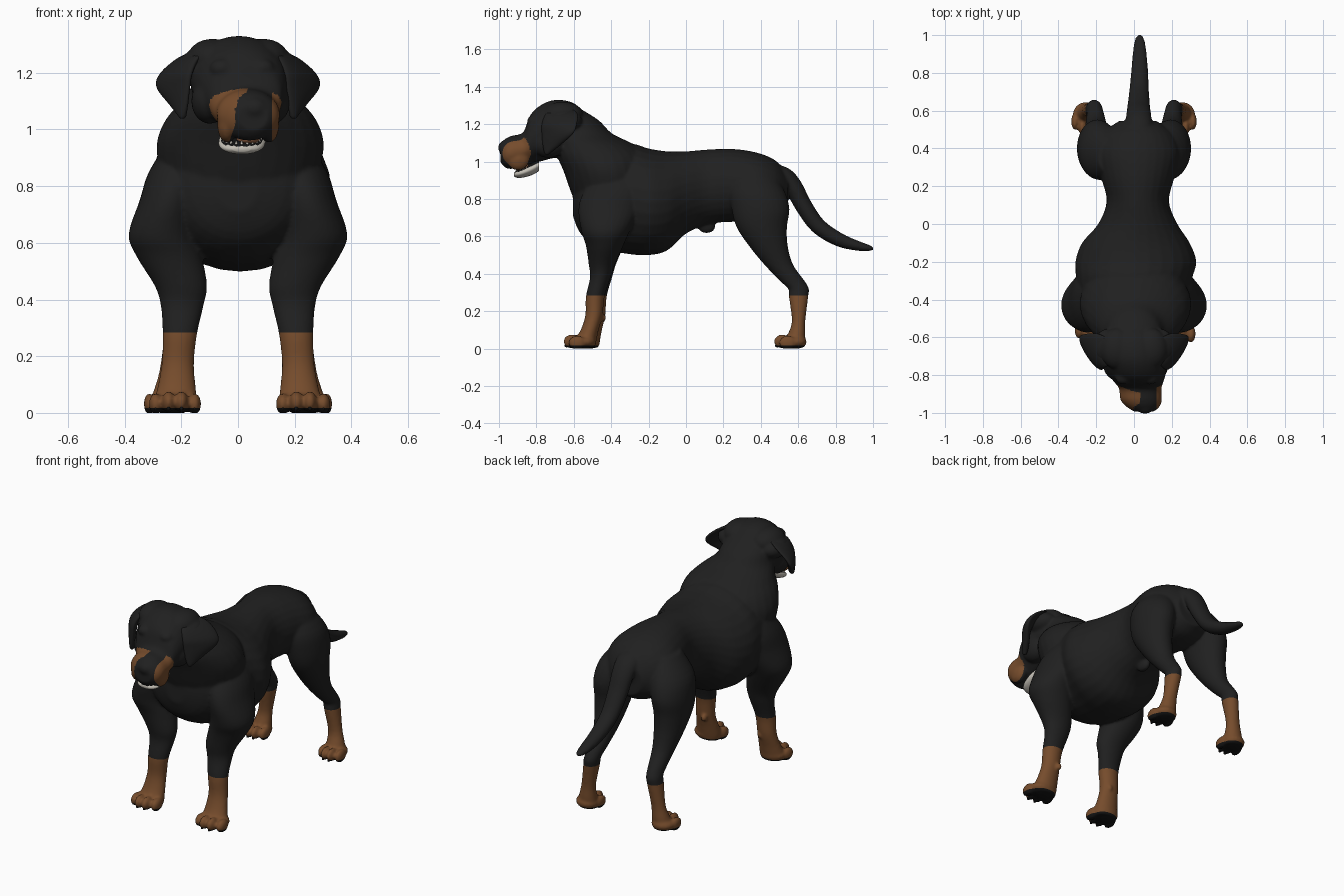
import bpy, bmesh, math
from mathutils import Vector, Matrix

cube = bpy.data.objects.get("Cube")
if cube:
    bpy.data.objects.remove(cube, do_unlink=True)


def material(name, rgb):
    m = bpy.data.materials.new(name)
    m.use_nodes = True
    m.diffuse_color = (*rgb, 1)
    bsdf = next(n for n in m.node_tree.nodes if n.type == "BSDF_PRINCIPLED")
    bsdf.inputs["Base Color"].default_value = (*rgb, 1)
    bsdf.inputs["Roughness"].default_value = 0.8
    return m


BLACK = material("black coat", (0.0145, 0.0145, 0.0145))
TAN = material("tan markings", (0.18, 0.072, 0.025))
PAD = material("pad black", (0.006, 0.006, 0.006))
IVORY = material("ivory", (0.55, 0.52, 0.46))
TONGUE = material("tongue", (0.27, 0.11, 0.05))


def refine(rows, steps=4):
    """Catmull-Rom interpolation of every column."""
    out = []
    for i in range(len(rows) - 1):
        a, b, c, d = (rows[max(0, min(len(rows) - 1, i + k))] for k in (-1, 0, 1, 2))
        for s in range(steps):
            t = s / steps
            out.append([q + 0.5 * t * (r - p + t * (2 * p - 5 * q + 4 * r - e + t * (3 * (q - r) + e - p)))
                        for p, q, r, e in zip(a, b, c, d)])
    return out + [list(rows[-1])]


def skin(bm, rings, sides=28):
    """Bridge elliptical rings given as (centre, half axis, half axis) and cap the ends."""
    loops = []
    for c, u, v in rings:
        angles = [math.tau * k / sides for k in range(sides)]
        loops.append([bm.verts.new(c + u * math.cos(a) + v * math.sin(a)) for a in angles])
    faces = [bm.faces.new((p[k], p[(k + 1) % sides], q[(k + 1) % sides], q[k]))
             for p, q in zip(loops, loops[1:]) for k in range(sides)]
    faces += [bm.faces.new(loops[0]), bm.faces.new(loops[-1])]
    bmesh.ops.recalc_face_normals(bm, faces=faces)


def along_y(bm, rows):
    """Rows: y, x, z, half width, half height."""
    skin(bm, [(Vector((x, y, z)), Vector((rx, 0, 0)), Vector((0, 0, rz)))
              for y, x, z, rx, rz in refine(rows)])


def along_z(bm, rows, side=1, lag=0):
    """Rows: z, x, y, half width, half depth; lag swings the lower end backwards."""
    skin(bm, [(Vector((side * x, y + lag * max(0, .6 - z), z)), Vector((rx, 0, 0)), Vector((0, ry, 0)))
              for z, x, y, rx, ry in refine(rows)])


def blob(bm, centre, radii):
    bmesh.ops.create_uvsphere(bm, u_segments=20, v_segments=14, radius=1,
                              matrix=Matrix.Translation(centre) @ Matrix.Diagonal((*radii, 1)))


def finish(bm, name, *mats):
    mesh = bpy.data.meshes.new(name)
    bm.to_mesh(mesh)
    bm.free()
    for m in mats:
        mesh.materials.append(m)
    mesh.polygons.foreach_set("use_smooth", [True] * len(mesh.polygons))
    obj = bpy.data.objects.new(name, mesh)
    bpy.context.collection.objects.link(obj)
    return obj


# Paw centre x, y and half width, front pair then hind pair
PAWS = ((.23, -.56, .092), (-.222, -.54, .088), (.255, .565, .074), (-.255, .565, .074))
# Toe position across the paw and how far it sits behind the longest toes
TOES = ((-1.5, .028), (-.5, 0), (.5, 0), (1.5, .028))

bm = bmesh.new()
# Trunk
along_y(bm, [(-.605, 0, .80, .07, .09), (-.56, 0, .80, .20, .19), (-.45, 0, .79, .285, .255),
             (-.3, 0, .80, .305, .295), (-.2, .01, .785, .32, .285), (-.1, .01, .79, .285, .265),
             (0, .02, .835, .21, .22), (.12, .02, .865, .165, .2), (.25, .02, .873, .195, .195),
             (.38, .02, .86, .225, .188), (.48, .02, .845, .185, .16), (.545, .02, .83, .1, .1)])
# Neck
along_z(bm, [(.75, 0, -.42, .24, .16), (.85, .005, -.41, .28, .21), (.95, .008, -.425, .295, .23),
             (1.03, .01, -.45, .268, .24), (1.09, .01, -.49, .22, .215), (1.15, 0, -.565, .165, .17),
             (1.22, 0, -.6, .14, .135), (1.28, 0, -.64, .1, .08)])
# Skull and muzzle, turned slightly to the left
along_y(bm, [(-.52, 0, 1.15, .1, .09), (-.6, 0, 1.17, .16, .143), (-.7, .005, 1.175, .172, .155),
             (-.78, .015, 1.15, .156, .15), (-.835, .025, 1.115, .132, .13), (-.87, .033, 1.065, .113, .092),
             (-.93, .038, 1.05, .11, .089), (-.965, .047, 1.045, .09, .078), (-.992, .053, 1.045, .055, .05)])
blob(bm, (.058, -.962, 1.075), (.05, .043, .04))
for s in (-1, 1):
    blob(bm, (.015 + s * .07, -.81, 1.215), (.045, .04, .035))     # brow
    blob(bm, (.01 + s * .11, -.735, 1.1), (.065, .09, .08))        # cheek
    blob(bm, (s * .09, -.66, 1.25), (.09, .11, .07))               # crown
    blob(bm, (s * .14, -.65, 1.22), (.075, .095, .06))             # ear base
    blob(bm, (.036 + s * .073, -.898, 1.015), (.036, .062, .062))  # upper lip

# Legs and paws
for s in (-1, 1):
    along_z(bm, [(.97, .19, -.36, .05, .08), (.85, .215, -.38, .1, .16), (.75, .242, -.41, .105, .165),
                 (.63, .268, -.43, .118, .13), (.55, .242, -.435, .115, .1), (.45, .202, -.45, .093, .07),
                 (.38, .197, -.458, .076, .055), (.28, .205, -.485, .061, .05), (.18, .212, -.492, .057, .046),
                 (.1, .216, -.515, .066, .048), (.04, .22, -.54, .076, .06), (.005, .22, -.54, .068, .05)],
            s, .035 if s < 0 else 0)
    along_z(bm, [(.96, .13, .355, .06, .09), (.85, .17, .378, .108, .145), (.75, .193, .398, .108, .155),
                 (.65, .2, .405, .098, .135), (.55, .2, .44, .082, .104), (.45, .2, .495, .062, .077),
                 (.36, .205, .57, .047, .066), (.32, .21, .602, .044, .055), (.28, .215, .602, .044, .052),
                 (.15, .235, .602, .042, .036), (.08, .245, .592, .052, .046), (.03, .25, .58, .06, .055),
                 (.005, .25, .58, .055, .05)], s)
    blob(bm, (s * .19, -.445, .165), (.016, .018, .022))           # dew claw pad
for x, y, w in PAWS:
    blob(bm, (x, y + .015, .036), (w * .93, .066, .038))
    for k, set_back in TOES:
        blob(bm, (x + k * w * .52, y - .05 + set_back, .042 - .007 * abs(k)), (w * .265, .046, .038))

# Tail
rows = refine([(.025, .45, .935, .08, .055), (.025, .525, .918, .072, .052), (.025, .578, .86, .066, .048),
               (.025, .625, .77, .06, .046), (.027, .705, .657, .052, .043), (.03, .82, .582, .044, .037),
               (.03, .93, .547, .034, .025), (.03, .985, .537, .022, .015), (.03, 1.002, .535, .008, .007)])
rings = []
for i, (x, y, z, rx, r) in enumerate(rows):
    tangent = Vector(rows[min(i + 1, len(rows) - 1)][:3]) - Vector(rows[max(i - 1, 0)][:3])
    normal = tangent.cross(Vector((1, 0, 0))).normalized()
    rings.append((Vector((x, y, z)), Vector((rx, 0, 0)), normal * r))
skin(bm, rings)
# Sheath under the belly
blob(bm, (.02, .11, .655), (.027, .048, .038))

# Fuse the parts into one soft skin
raw = finish(bm, "body_source")
remesh = raw.modifiers.new("fuse", "REMESH")
remesh.mode = "VOXEL"
remesh.voxel_size = 0.008
soften = raw.modifiers.new("soften", "SMOOTH")
soften.factor = 0.5
soften.iterations = 6
fused = bpy.data.meshes.new_from_object(raw.evaluated_get(bpy.context.evaluated_depsgraph_get()))
bpy.data.objects.remove(raw, do_unlink=True)

# Paint markings: tan socks and muzzle patches, dark soles
SOCK, SOLE, NOSE_SIDE, SLOPE = 0.283, 0.018, 0.12, 0.35
bm = bmesh.new()
bm.from_mesh(fused)
bpy.data.meshes.remove(fused)
for point, normal in (((0, 0, SOCK), (0, 0, 1)), ((0, 0, SOLE), (0, 0, 1)),
                      ((NOSE_SIDE, 0, 0), (1, 0, 0)), ((0, 0, 1.045), (1, 0, -SLOPE))):
    faces = [f for f in bm.faces if normal[0] == 0 or f.calc_center_median().y < -.82]
    geom = {g for f in faces for g in (f, *f.edges, *f.verts)}
    bmesh.ops.bisect_plane(bm, geom=list(geom), plane_co=point, plane_no=normal)
for v in bm.verts:
    v.co.z = max(v.co.z, 0)
for f in bm.faces:
    x, y, z = f.calc_center_median()
    patch = ((y + .908) / .077) ** 2 + ((z - 1.045) / .102) ** 2 < 1
    beside_nose = x < SLOPE * (z - 1.045) or x > NOSE_SIDE
    f.material_index = 2 if z < SOLE else 1 if z < SOCK or (patch and beside_nose) else 0
finish(bm, "body", BLACK, TAN, PAD)

# Drooping ears: rows of z, front edge x and y, back edge x and y, half thickness
for s, name in ((-1, "right_ear"), (1, "left_ear")):
    bm = bmesh.new()
    rings = []
    for z, fx, fy, bx, by, t in refine([(1.285, .09, -.71, .13, -.61, .012), (1.255, .14, -.75, .2, -.58, .026),
                                        (1.2, .165, -.77, .268, -.585, .028), (1.15, .172, -.77, .285, -.605, .024),
                                        (1.09, .18, -.765, .24, -.67, .02), (1.05, .188, -.757, .207, -.72, .014),
                                        (1.038, .193, -.75, .2, -.735, .006)]):
        front, back = Vector((s * fx, fy, z)), Vector((s * bx, by, z))
        half = (back - front) / 2
        rings.append(((front + back) / 2, half, half.cross(Vector((0, 0, 1))).normalized() * t))
    skin(bm, rings)
    finish(bm, name, BLACK)

# Open lower jaw with a dark mouth floor, tongue and teeth
bm = bmesh.new()
along_y(bm, [(-.785, .015, .982, .074, .032), (-.82, .015, .964, .082, .034), (-.865, .013, .945, .08, .029),
             (-.9, .013, .934, .062, .021), (-.92, .013, .931, .03, .01)])
bm.normal_update()
for f in bm.faces:
    f.material_index = int(f.normal.z > .7)
finish(bm, "lower_jaw", IVORY, PAD)

bm = bmesh.new()
blob(bm, (.035, -.867, .966), (.042, .047, .022))
finish(bm, "tongue", TONGUE)

bm = bmesh.new()
for k in range(-5, 6):
    a = k * .28
    spot = Vector((.013 + .07 * math.sin(a), -.84 - .066 * math.cos(a), .964 - .014 * math.cos(a)))
    bmesh.ops.create_cone(bm, cap_ends=True, segments=8, radius1=.008, radius2=.002,
                          depth=.018 + .014 * (abs(k) == 3), matrix=Matrix.Translation(spot))
finish(bm, "lower_teeth", IVORY)

# Claws
bm = bmesh.new()
for x, y, w in PAWS:
    for k, set_back in TOES:
        blob(bm, (x + k * w * .52, y - .077 + set_back, .016), (.007, .013, .009))
finish(bm, "claws", PAD)
